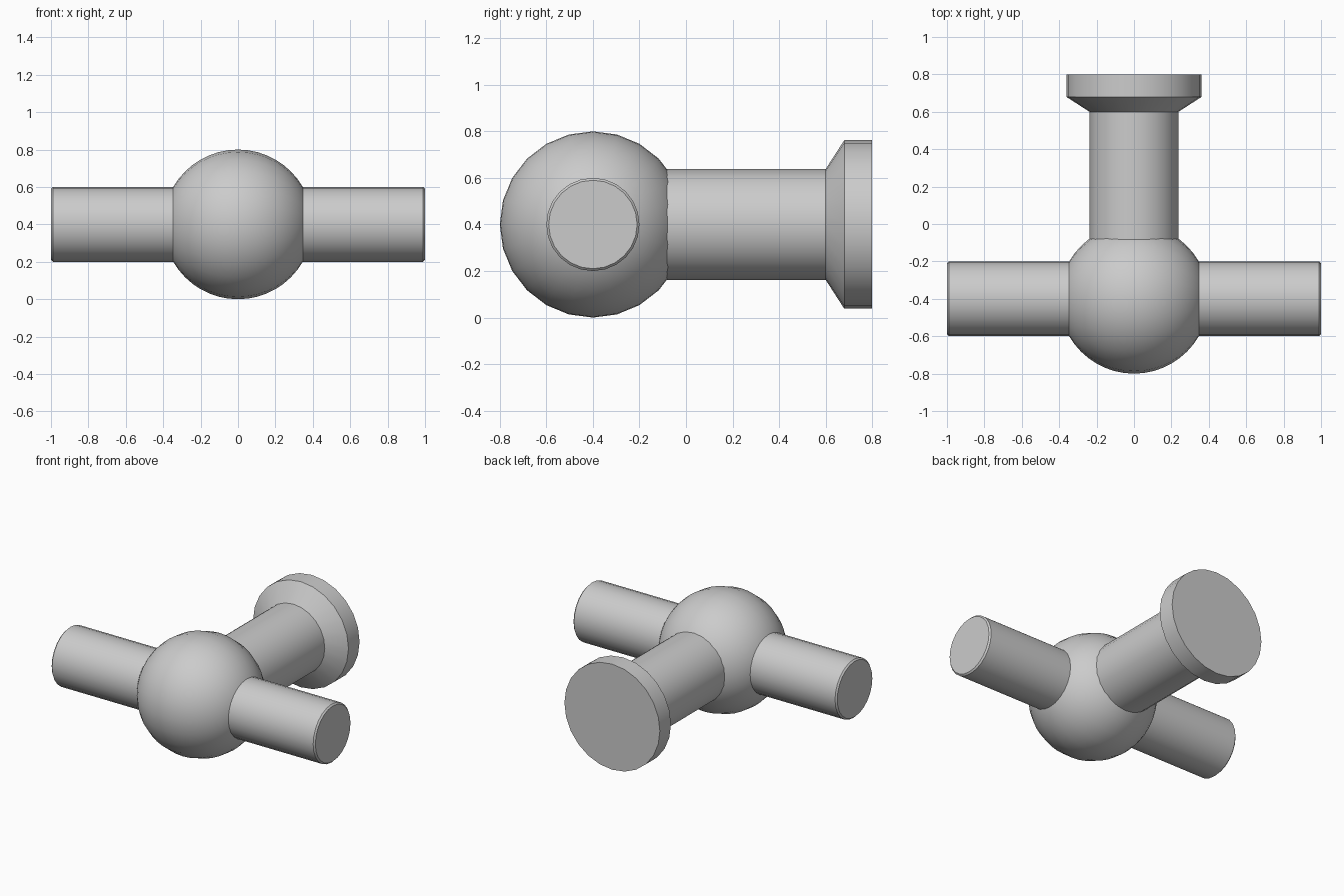
import bpy
import bmesh
from math import cos, sin, pi, radians
from mathutils import Matrix

SIDES = 24
CENTRE = Matrix.Translation((0, -0.4, 0.4))

cube = bpy.data.objects.get("Cube")
if cube:
    bpy.data.objects.remove(cube, do_unlink=True)

grey = bpy.data.materials.new("plain_grey")
grey.use_nodes = True
colour = (0.6, 0.6, 0.6, 1)
grey.diffuse_color = colour
grey.node_tree.nodes["Principled BSDF"].inputs["Base Color"].default_value = colour


def lathe(name, profile, turn):
    """Spin (radius, height) points around z, then turn the axis into place."""
    bm = bmesh.new()
    rings = []
    for r, h in profile:
        if r < 1e-5:
            rings.append([bm.verts.new((0, 0, h))] * SIDES)
        else:
            rings.append([bm.verts.new((r * cos(2 * pi * i / SIDES),
                                        r * sin(2 * pi * i / SIDES), h))
                          for i in range(SIDES)])
    for low, high in zip(rings, rings[1:]):
        for i in range(SIDES):
            j = (i + 1) % SIDES
            corners = dict.fromkeys((low[i], low[j], high[j], high[i]))
            bm.faces.new(list(corners))
    # Flat caps on open ends
    for ring in (rings[0], rings[-1]):
        if len(set(ring)) > 1:
            bm.faces.new(ring)
    bmesh.ops.recalc_face_normals(bm, faces=bm.faces)
    bm.transform(CENTRE @ turn)
    mesh = bpy.data.meshes.new(name)
    bm.to_mesh(mesh)
    bm.free()
    mesh.materials.append(grey)
    obj = bpy.data.objects.new(name, mesh)
    bpy.context.collection.objects.link(obj)
    bpy.ops.object.select_all(action='DESELECT')
    obj.select_set(True)
    bpy.context.view_layer.objects.active = obj
    bpy.ops.object.shade_smooth_by_angle(angle=radians(28))


along_x = Matrix.Rotation(pi / 2, 4, 'Y')
along_y = Matrix.Rotation(-pi / 2, 4, 'X')

# Round hub
arc = [pi * i / SIDES for i in range(SIDES + 1)]
lathe("ball_hub", [(0.4 * sin(a), -0.4 * cos(a)) for a in arc], along_x)

# Cross bar with softened ends
lathe("cross_bar", [(0.19, -1), (0.2, -0.99), (0.2, 0.99), (0.19, 1)], along_x)

# Rear stem ending in a flared flange
lathe("flanged_stem", [(0.238, 0), (0.238, 1), (0.362, 1.08), (0.362, 1.2)], along_y)
